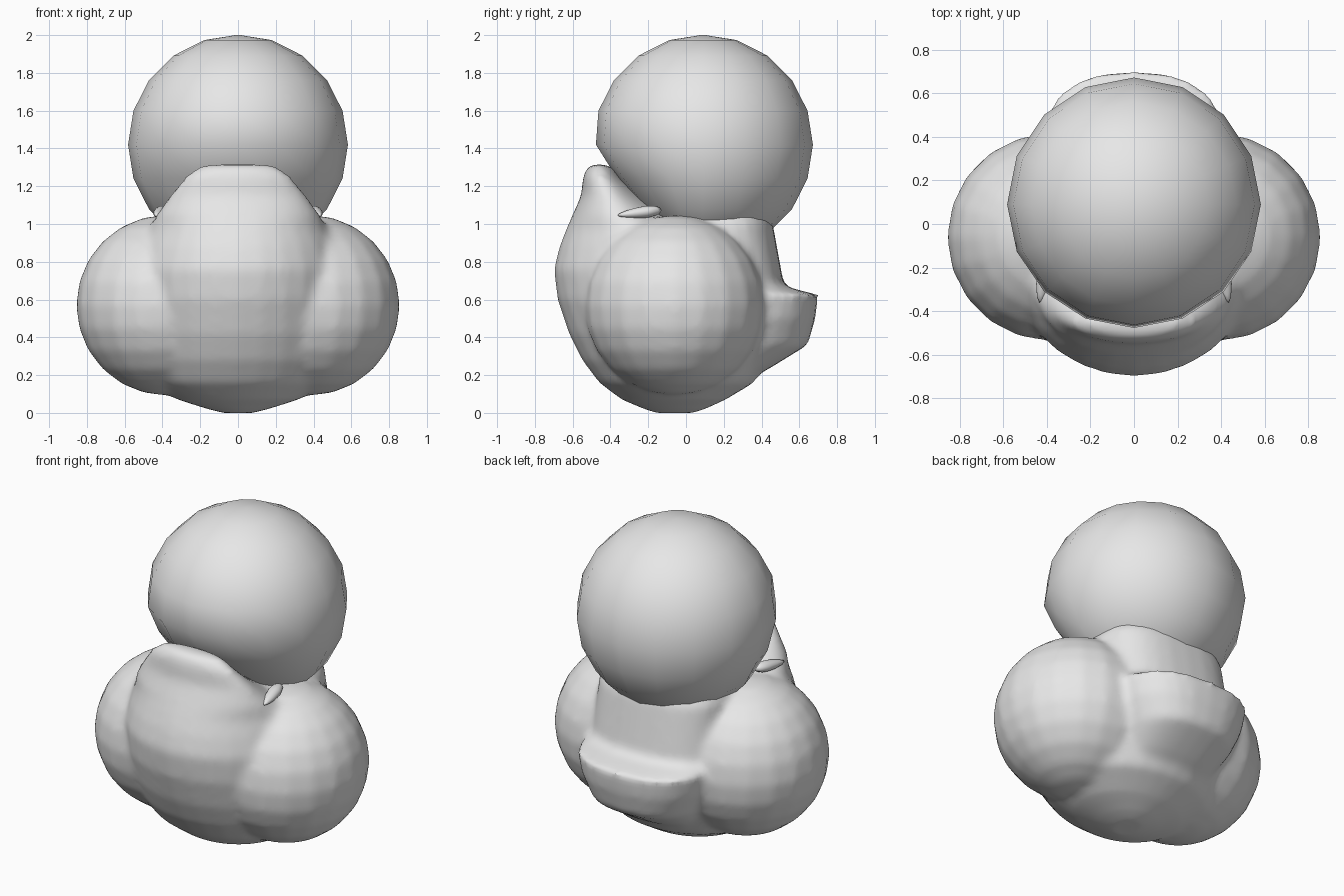
import bpy, bmesh, math
from mathutils import Matrix, Vector

if "Cube" in bpy.data.objects:
    bpy.data.objects.remove(bpy.data.objects["Cube"])

grey = bpy.data.materials.new("plain grey")
grey.diffuse_color = (0.8, 0.8, 0.8, 1)
grey.use_nodes = True
grey.node_tree.nodes["Principled BSDF"].inputs["Base Color"].default_value = grey.diffuse_color


def finish(bm, name):
    bmesh.ops.recalc_face_normals(bm, faces=bm.faces)
    for f in bm.faces:
        f.smooth = True
    mesh = bpy.data.meshes.new(name)
    bm.to_mesh(mesh)
    bm.free()
    mesh.materials.append(grey)
    obj = bpy.data.objects.new(name, mesh)
    bpy.context.collection.objects.link(obj)
    return obj


def loft(bm, sections, power=2.0, n=28):
    """Stack of rounded rings: (z, front y, back y, half width)."""
    rings = []
    for z, front, back, half in sections:
        mid, depth = (front + back) / 2, (back - front) / 2
        ring = []
        for i in range(n):
            a = 2 * math.pi * i / n
            c, s = math.cos(a), math.sin(a)
            x = half * math.copysign(abs(c) ** (2 / power), c)
            y = mid + depth * math.copysign(abs(s) ** (2 / power), s)
            ring.append(bm.verts.new((x, y, z)))
        rings.append(ring)
    for lo, hi in zip(rings, rings[1:]):
        for i in range(n):
            j = (i + 1) % n
            bm.faces.new((lo[i], lo[j], hi[j], hi[i]))
    bm.faces.new(rings[0][::-1])
    bm.faces.new(rings[-1])


def ball(bm, centre, radius, segments=16, rings=10):
    return bmesh.ops.create_uvsphere(
        bm, u_segments=segments, v_segments=rings, radius=radius,
        matrix=Matrix.Translation(centre))["verts"]


# Body: belly with raised front collar, two side lobes and a rear shelf
bm = bmesh.new()
loft(bm, [
    (0.00, -0.16, 0.04, 0.08),
    (0.02, -0.22, 0.10, 0.16),
    (0.07, -0.34, 0.21, 0.32),
    (0.16, -0.46, 0.36, 0.48),
    (0.28, -0.55, 0.43, 0.54),
    (0.42, -0.62, 0.42, 0.56),
    (0.60, -0.68, 0.40, 0.57),
    (0.76, -0.70, 0.36, 0.56),
    (0.88, -0.67, 0.30, 0.53),
    (0.97, -0.635, 0.15, 0.48),
    (1.05, -0.60, -0.10, 0.43),
    (1.15, -0.555, -0.25, 0.36),
    (1.25, -0.545, -0.36, 0.28),
    (1.29, -0.53, -0.38, 0.23),
    (1.315, -0.50, -0.42, 0.17),
])
for side in (-1, 1):
    ball(bm, (side * 0.38, -0.06, 0.57), 0.478, 20, 12)
loft(bm, [
    (0.18, -0.10, 0.34, 0.26),
    (0.24, -0.10, 0.45, 0.30),
    (0.36, -0.10, 0.645, 0.35),
    (0.50, -0.10, 0.685, 0.41),
    (0.625, -0.10, 0.70, 0.43),
    (0.67, -0.10, 0.52, 0.43),
    (1.00, -0.10, 0.46, 0.41),
    (1.08, -0.10, 0.42, 0.37),
], power=2.5)
body = finish(bm, "body")

# Blend the body masses into one soft skin
skin = body.modifiers.new("skin", 'REMESH')
skin.mode = 'VOXEL'
skin.voxel_size = 0.025
skin.use_smooth_shade = True
soft = body.modifiers.new("soften", 'SMOOTH')
soft.factor = 0.5
soft.iterations = 5

# Head: ball with a flattened lower front
bm = bmesh.new()
for v in ball(bm, (0, 0.09, 1.42), 0.582):
    if v.co.y < 0.09 and v.co.z < 1.45:
        v.co.y += 0.5 * (1.45 - v.co.z) * (0.09 - v.co.y) / 0.58
finish(bm, "head")

# Small pointed tufts between the collar and the lobes
for side, word in ((-1, "left"), (1, "right")):
    bm = bmesh.new()
    for v in ball(bm, (0, 0, 0), 1.0, 10, 8):
        taper = 0.75 + 0.25 * v.co.y
        v.co = Vector((v.co.x * 0.05 * taper, v.co.y * 0.12, v.co.z * 0.04 * taper))
    turn = Matrix.Rotation(side * 0.2, 4, 'Z') @ Matrix.Rotation(0.12, 4, 'X')
    bm.transform(Matrix.Translation((side * 0.41, -0.245, 1.06)) @ turn)
    finish(bm, word + "_tuft")
